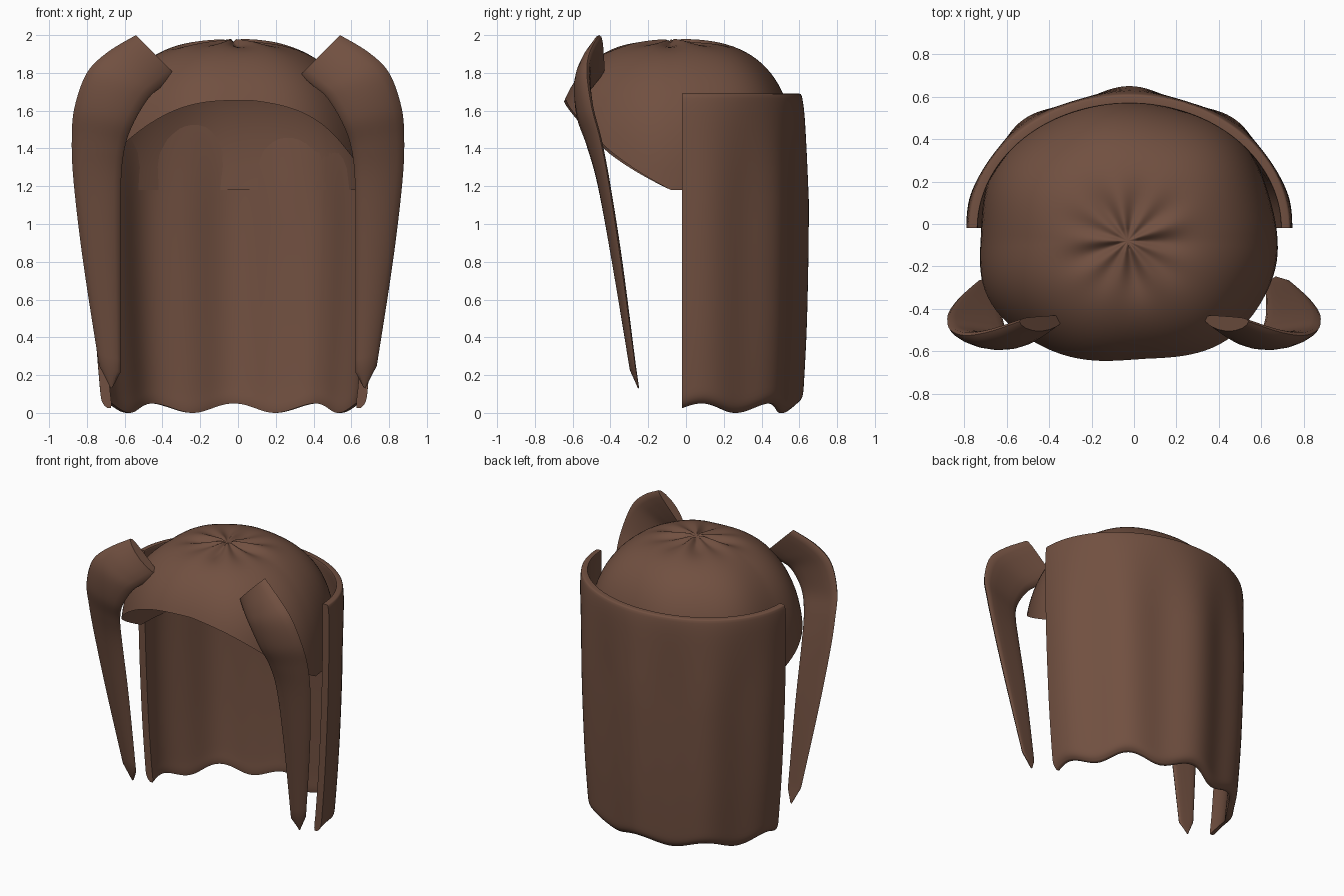
import bpy, bmesh, math
from math import sin, cos, pi

if "Cube" in bpy.data.objects:
    bpy.data.objects.remove(bpy.data.objects["Cube"])

brown = bpy.data.materials.new("brown hair")
brown.diffuse_color = (0.165, 0.080, 0.052, 1)
brown.use_nodes = True
brown.node_tree.nodes["Principled BSDF"].inputs["Base Color"].default_value = brown.diffuse_color


def make(name, bm, angle=45):
    bmesh.ops.recalc_face_normals(bm, faces=bm.faces)
    me = bpy.data.meshes.new(name)
    bm.to_mesh(me)
    bm.free()
    me.materials.append(brown)
    ob = bpy.data.objects.new(name, me)
    bpy.context.collection.objects.link(ob)
    bpy.ops.object.select_all(action='DESELECT')
    ob.select_set(True)
    bpy.context.view_layer.objects.active = ob
    bpy.ops.object.shade_smooth_by_angle(angle=math.radians(angle))
    return ob


def bridge(bm, rings):
    """Join neighbouring closed rows of vertices with quads."""
    for a, b in zip(rings, rings[1:]):
        n = len(a)
        for i in range(n):
            j = (i + 1) % n
            bm.faces.new((a[i], a[j], b[j], b[i]))


def spline(rows, steps):
    """Smooth interpolation through rows of numbers."""
    out = []
    for i in range(len(rows) - 1):
        p0, p1, p2 = rows[max(i - 1, 0)], rows[i], rows[i + 1]
        p3 = rows[min(i + 2, len(rows) - 1)]
        for s in range(steps):
            t = s / steps
            out.append([0.5 * (2 * b + (c - a) * t + (2 * a - 5 * b + 4 * c - d) * t * t
                               + (3 * b - a - 3 * c + d) * t ** 3)
                        for a, b, c, d in zip(p0, p1, p2, p3)])
    out.append(list(rows[-1]))
    return out


# Crown cap: open dome with creases gathering at the pole
PX, PY, BASE, HIGH = -0.03, -0.08, 1.18, 0.80


def cap_point(th, phi):
    c, s = cos(th), sin(th)
    plan = (abs(c) ** 2.25 + abs(s) ** 2.25) ** (-1 / 2.25)
    e = 0.78 - 0.08 * max(s, 0)
    r = max(sin(phi), 0) ** e
    ripple = 1 + 0.012 * cos(7 * th + 0.6) * r
    x = PX + c * 0.70 * plan * r * ripple
    y = PY + s * (0.66 if s > 0 else 0.635) * plan * r * ripple
    z = BASE + HIGH * max(cos(phi), 0) ** e
    crease = 0.5 + 0.3 * cos(9 * th) + 0.2 * cos(5 * th + 1)
    z -= 0.035 * crease * math.exp(-(((r - 0.22) / 0.2) ** 2))
    return x, y, z


def rim_height(x, y):
    d = max(0, PY - y)
    return BASE + 0.68 * d + 0.32 * d * d - 0.09 * abs(x - 0.06) * min(1, 3 * d)


bm = bmesh.new()
N, M = 120, 26
ends = []
for i in range(N):
    th = 2 * pi * i / N
    lo, hi = 0.3, pi / 2
    for _ in range(25):
        mid = (lo + hi) / 2
        x, y, z = cap_point(th, mid)
        if z > rim_height(x, y):
            lo = mid
        else:
            hi = mid
    ends.append(hi)
rings = []
for k in range(1, M + 1):
    rings.append([bm.verts.new(cap_point(2 * pi * i / N, ends[i] * (k / M) ** 1.2))
                  for i in range(N)])
bridge(bm, rings)
pole = bm.verts.new((PX, PY, BASE + HIGH - 0.02))
for i in range(N):
    bm.faces.new((pole, rings[0][i], rings[0][(i + 1) % N]))
make("crown_cap", bm, 60)

# Back curtain: thick half shell, wavy towards the hem
# profile rows: height, outward offset of the outer wall, wall thickness
profile = spline([(1.69, -0.018, 0.03), (1.665, -0.003, 0.047), (1.5, 0.008, 0.052),
                  (1.0, 0.012, 0.052), (0.5, 0.003, 0.052), (0.15, -0.012, 0.052),
                  (0.04, -0.022, 0.05), (0.0, -0.05, 0.02)], 4)
bm = bmesh.new()
N = 90
rings = []
for i in range(N + 1):
    th = pi * i / N
    c, s = cos(th), max(sin(th), 0)
    wave = cos(9 * (th - pi / 2))
    outer, inner = [], []
    for z, off, thick in profile:
        f = 1 - z / 1.69
        bulge = 0.02 * wave * min(1, 3 * f) * s ** 0.5
        a = 0.765 + off - 0.045 * f
        b = 0.638 + off
        hem = max(0, 1 - z / 0.5) * (0.025 + 0.025 * wave)
        for lst, t in ((outer, 0), (inner, thick)):
            lst.append(bm.verts.new((-0.022 + (a + bulge - t) * c,
                                     -0.02 + (b + bulge - t) * s, z + hem)))
    rings.append(outer + inner[::-1])
bridge(bm, rings)
bm.faces.new(rings[0])
bm.faces.new(rings[-1])
make("back_curtain", bm, 50)

# Front locks: flattened tapering tubes curling in over the brow
# rows: inner x, inner z, outer x, outer z, inner y, outer y, thickness
tip = (0.664, 0.135, 0.674, 0.13, -0.25, -0.25, 0.008)
rows = [(0.622, 0.215, 0.735, 0.25, -0.28, -0.27, 0.03),
        (0.622, 0.80, 0.82, 0.80, -0.365, -0.345, 0.05),
        (0.62, 1.20, 0.87, 1.22, -0.44, -0.41, 0.055),
        (0.60, 1.40, 0.88, 1.45, -0.495, -0.455, 0.065),
        (0.55, 1.54, 0.865, 1.62, -0.54, -0.50, 0.075),
        (0.47, 1.67, 0.80, 1.80, -0.535, -0.525, 0.085),
        (0.40, 1.73, 0.69, 1.91, -0.495, -0.51, 0.085),
        (0.33, 1.79, 0.54, 2.00, -0.445, -0.46, 0.07)]
for side, name in ((-1, "left_front_lock"), (1, "right_front_lock")):
    bm = bmesh.new()
    rings = []
    for xi, zi, xo, zo, yi, yo, thick in [tip] + spline(rows, 6):
        ring = []
        for k in range(16):
            a = 2 * pi * k / 16
            u = 0.5 + 0.5 * cos(a)
            bow = -0.25 * thick * sin(a) ** 2
            ring.append(bm.verts.new((side * (xi + (xo - xi) * u),
                                      yi + (yo - yi) * u + bow + 0.5 * thick * sin(a),
                                      zi + (zo - zi) * u)))
        rings.append(ring)
    bridge(bm, rings)
    bm.faces.new(rings[0])
    bm.faces.new(rings[-1])
    make(name, bm, 50)
